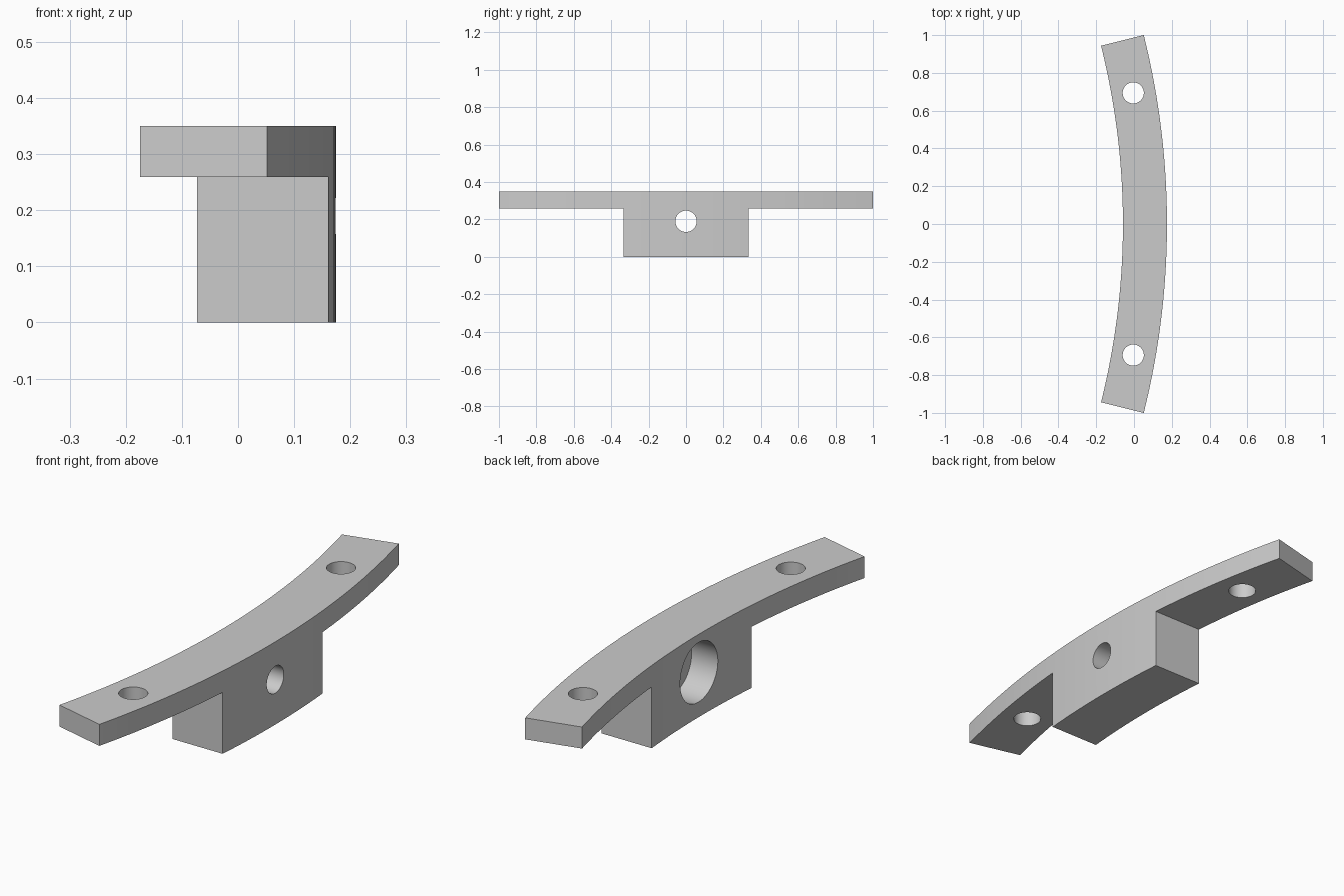
import bpy, bmesh, math
from mathutils import Matrix

cube = bpy.data.objects.get("Cube")
if cube:
    bpy.data.objects.remove(cube, do_unlink=True)

HEIGHT, PLATE_BOTTOM, BLOCK_HALF = 0.35, 0.259, 0.333
R_OUT, R_IN, HALF_ANGLE = 4.13, 3.897, math.asin(1 / 4.13)
ARC_X = 0.1745 - R_OUT          # arc centre
STEPS = 48

grey = bpy.data.materials.new("light_grey")
grey.use_nodes = True
colour = (0.6, 0.6, 0.6, 1)
grey.diffuse_color = colour
grey.node_tree.nodes["Principled BSDF"].inputs["Base Color"].default_value = colour


def make_object(name, bm):
    bmesh.ops.recalc_face_normals(bm, faces=bm.faces)
    mesh = bpy.data.meshes.new(name)
    bm.to_mesh(mesh)
    bm.free()
    mesh.materials.append(grey)
    obj = bpy.data.objects.new(name, mesh)
    bpy.context.collection.objects.link(obj)
    return obj


def cylinder(name, radius, depth, matrix):
    bm = bmesh.new()
    bmesh.ops.create_cone(bm, cap_ends=True, segments=64, radius1=radius,
                          radius2=radius, depth=depth, matrix=matrix)
    return make_object(name, bm)


def box(name, centre, size):
    bm = bmesh.new()
    bmesh.ops.create_cube(bm, size=1, matrix=Matrix.Translation(centre)
                          @ Matrix.Diagonal((*size, 1)))
    return make_object(name, bm)


def cut(target, cutter):
    cutter.hide_render = True
    mod = target.modifiers.new("cut", 'BOOLEAN')
    mod.operation, mod.solver, mod.object = 'DIFFERENCE', 'EXACT', cutter
    bpy.context.view_layer.objects.active = target
    bpy.ops.object.modifier_apply(modifier=mod.name)
    bpy.data.objects.remove(cutter, do_unlink=True)


# Curved bar at full height
angles = [HALF_ANGLE * (2 * i / STEPS - 1) for i in range(STEPS + 1)]
outline = [(R_OUT, a) for a in angles] + [(R_IN, a) for a in reversed(angles)]
bm = bmesh.new()
base = bm.faces.new([bm.verts.new((ARC_X + r * math.cos(a), r * math.sin(a), 0))
                     for r, a in outline])
extruded = bmesh.ops.extrude_face_region(bm, geom=[base])["geom"]
bmesh.ops.translate(bm, vec=(0, 0, HEIGHT),
                    verts=[v for v in extruded if isinstance(v, bmesh.types.BMVert)])
bracket = make_object("curved_bracket", bm)

# Clear both ends below the plate, then drill the two mounting holes
for side in (-1, 1):
    cut(bracket, box("end_cutter", (0, side * (BLOCK_HALF + 0.5), PLATE_BOTTOM - 0.5),
                     (1, 1, 1)))
    cut(bracket, cylinder("mounting_hole_cutter", 0.056, 1,
                          Matrix.Translation((-0.004, side * 0.694, 0.3))))

# Cross hole with a wide counterbore on the concave side
along_x = Matrix.Rotation(math.pi / 2, 4, 'Y')
cut(bracket, cylinder("cross_hole_cutter", 0.057, 1,
                      Matrix.Translation((0, 0, 0.19)) @ along_x))
cut(bracket, cylinder("counterbore_cutter", 0.126, 0.5,
                      Matrix.Translation((0.062 - 0.25, 0, 0.19)) @ along_x))

# Smooth curves, sharp edges
bpy.ops.object.select_all(action='DESELECT')
bracket.select_set(True)
bpy.context.view_layer.objects.active = bracket
bpy.ops.object.shade_smooth_by_angle(angle=math.radians(30))
